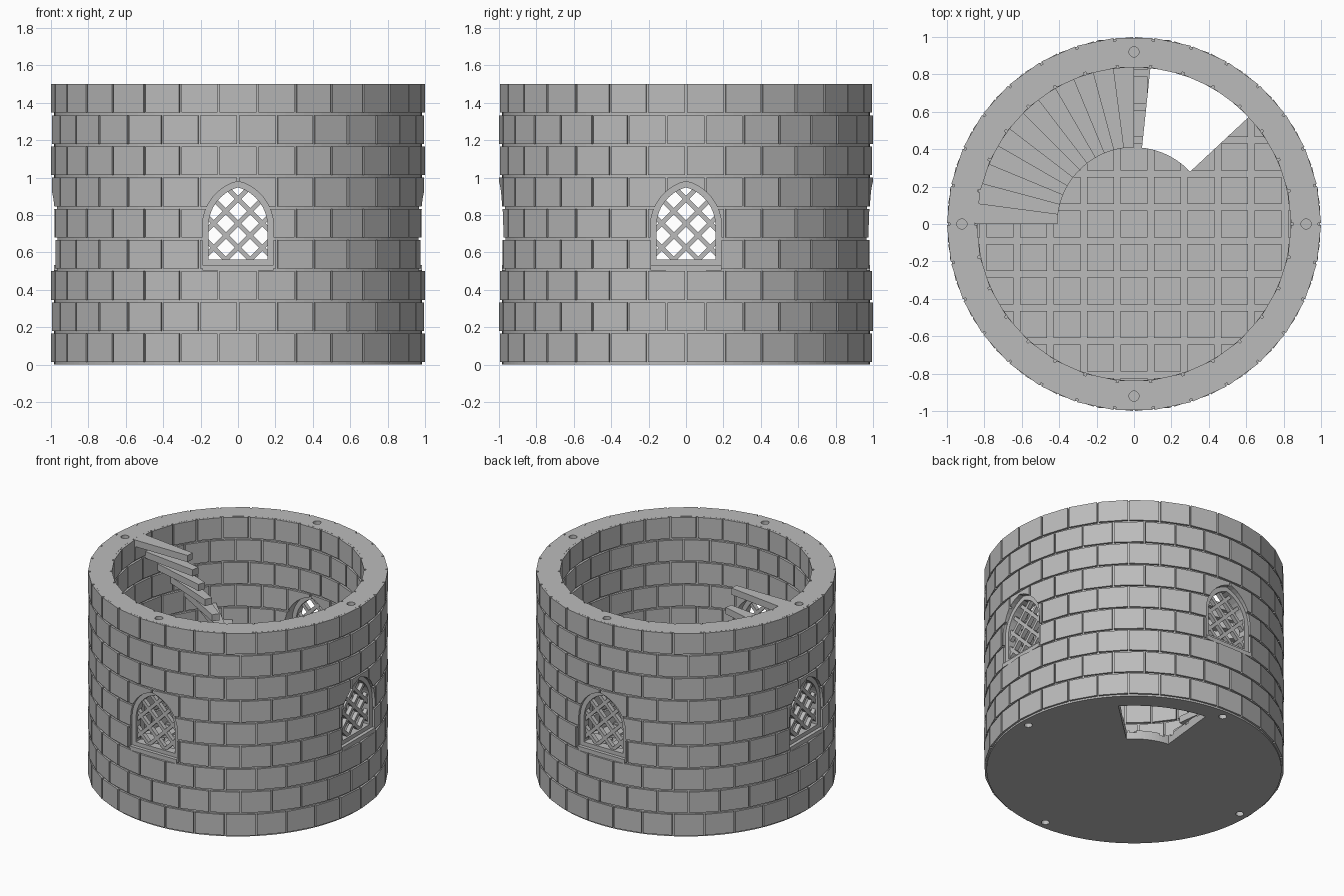
import bpy, bmesh
from math import sin, cos, pi, radians, sqrt, asin
from mathutils import Vector, Matrix

if "Cube" in bpy.data.objects:
    bpy.data.objects.remove(bpy.data.objects["Cube"])

# One stone colour
stone = bpy.data.materials.new("grey_stone")
stone.use_nodes = True
GREY = (0.5, 0.5, 0.5, 1)
stone.diffuse_color = GREY
stone.node_tree.nodes["Principled BSDF"].inputs["Base Color"].default_value = GREY

HEIGHT, COURSES, BRICKS = 1.5, 9, 30
R_OUT, R_IN = 1.0, 0.84
QUARTERS = [Matrix.Rotation(i * pi / 2, 4, 'Z') for i in range(4)]


def polar(r, a, z=0.0):
    return Vector((r * cos(a), r * sin(a), z))


def arc(r, a0, a1, n, z=0.0):
    return [polar(r, a0 + (a1 - a0) * i / n, z) for i in range(n + 1)]


def prism(bm, pts, offset, mat=Matrix()):
    """Closed solid: an outline pushed along an offset."""
    lo = [bm.verts.new(mat @ Vector(p)) for p in pts]
    hi = [bm.verts.new(mat @ (Vector(p) + Vector(offset))) for p in pts]
    n = len(pts)
    bm.faces.new(lo[::-1])
    bm.faces.new(hi)
    for i in range(n):
        j = (i + 1) % n
        bm.faces.new((lo[i], lo[j], hi[j], hi[i]))


def band(bm, outer, inner, offset, mat=Matrix()):
    """Closed hollow solid between two matching outlines."""
    rings = [[bm.verts.new(mat @ (p + Vector(o))) for p in loop]
             for loop, o in ((outer, (0, 0, 0)), (outer, offset),
                             (inner, offset), (inner, (0, 0, 0)))]
    n = len(outer)
    for k in range(4):
        a, b = rings[k], rings[(k + 1) % 4]
        for i in range(n):
            j = (i + 1) % n
            bm.faces.new((a[i], a[j], b[j], b[i]))


def finish(name, bm):
    bmesh.ops.recalc_face_normals(bm, faces=bm.faces[:])
    me = bpy.data.meshes.new(name)
    bm.to_mesh(me)
    bm.free()
    me.materials.append(stone)
    ob = bpy.data.objects.new(name, me)
    bpy.context.collection.objects.link(ob)
    return ob


def cut(ob, cutter, operation='DIFFERENCE'):
    mod = ob.modifiers.new("cut", 'BOOLEAN')
    mod.object, mod.operation, mod.solver = cutter, operation, 'EXACT'
    bpy.context.view_layer.update()
    graph = bpy.context.evaluated_depsgraph_get()
    me = bpy.data.meshes.new_from_object(ob.evaluated_get(graph))
    ob.modifiers.clear()
    ob.data = me


def arch(inset, bottom, y):
    """Pointed arch outline in the front plane."""
    cx, spring = -0.057, 0.74
    r = 0.247 - inset
    top = asin(sqrt(r * r - cx * cx) / r)
    right = [(cx + r * cos(top * i / 8), spring + r * sin(top * i / 8)) for i in range(9)]
    left = [(-x, z) for x, z in right[-2::-1]]
    w = cx + r
    return [Vector((x, y, z)) for x, z in [(-w, bottom), (w, bottom)] + right + left]


# Mortar core of the wall
bm = bmesh.new()
full = 2 * pi * 119 / 120
band(bm, arc(0.983, 0, full, 119), arc(0.853, 0, full, 119), (0, 0, HEIGHT))
wall_core = finish("wall_core", bm)

# Flat-faced bricks in staggered courses
bm = bmesh.new()
h = HEIGHT / COURSES
step = 2 * pi / BRICKS
for row in range(COURSES):
    z = row * h + 0.013
    for k in range(BRICKS):
        mid = -pi / 2 + (k + 0.5 * (row % 2)) * step
        a, b = mid - step / 2, mid + step / 2
        go, gi = 0.006 / R_OUT, 0.006 / R_IN
        prism(bm, [polar(R_OUT, a + go, z), polar(R_OUT, b - go, z),
                   polar(R_IN, b - gi, z), polar(R_IN, a + gi, z)],
              (0, 0, h - 0.0135))
wall_bricks = finish("wall_bricks", bm)

# Window openings and peg holes
bm = bmesh.new()
for q in QUARTERS:
    prism(bm, arch(0, 0.503, -1.1), (0, 0.4, 0), q)
    for z in (-0.1, HEIGHT - 0.04):
        ring = [p + Vector((0, -0.92, 0)) for p in arc(0.027, 0, 2 * pi * 19 / 20, 19, z)]
        prism(bm, ring, (0, 0, 0.14), q)
openings = finish("openings_cutter", bm)
openings.hide_render = True
cut(wall_core, openings)
cut(wall_bricks, openings)
bpy.data.objects.remove(openings)

# Window frames with sills
bm = bmesh.new()
for q in QUARTERS:
    band(bm, arch(0, 0.53, -0.96), arch(0.032, 0.562, -0.96), (0, 0.06, 0), q)
    sill = [(-0.19, -0.985, 0.503), (0.19, -0.985, 0.503),
            (0.19, -0.85, 0.503), (-0.19, -0.85, 0.503)]
    prism(bm, sill, (0, 0, 0.03), q)
finish("window_frames", bm)

# Diagonal lattice bars trimmed to the arch
bm = bmesh.new()
for q in QUARTERS:
    prism(bm, arch(0.03, 0.56, -1.0), (0, 0.2, 0), q)
trim = finish("lattice_trim", bm)
trim.hide_render = True
for name, s in (("lattice_rising", 1), ("lattice_falling", -1)):
    bm = bmesh.new()
    along, across = Vector((1, 0, s)) * 0.3, Vector((-s, 0, 1)) * 0.0085
    for q in QUARTERS:
        for k in range(-3, 4):
            c = Vector((k * 0.13, -0.945, 0.755))
            prism(bm, [c - along - across, c + along - across,
                       c + along + across, c - along + across], (0, 0.03, 0), q)
    bars = finish(name, bm)
    cut(bars, trim, 'INTERSECT')
bpy.data.objects.remove(trim)

# Floor slab with a stairwell notch
START, END, WELL = radians(84), radians(43), 0.41


def floor_outline(r, z):
    return arc(r, START, END + 2 * pi, 100, z) + arc(WELL, END, START, 12, z)


bm = bmesh.new()
prism(bm, floor_outline(0.855, 0), (0, 0, 0.05))
finish("floor_slab", bm)

# Raised square paving
bm = bmesh.new()
t = 0.0725
for i in range(-5, 6):
    for j in range(-5, 6):
        x, y = i * 0.179, j * 0.179
        prism(bm, [(x - t, y - t, 0.045), (x + t, y - t, 0.045),
                   (x + t, y + t, 0.045), (x - t, y + t, 0.045)], (0, 0, 0.02))
paving = finish("floor_paving", bm)
bm = bmesh.new()
prism(bm, floor_outline(0.848, -0.1), (0, 0, 0.3))
trim = finish("paving_trim", bm)
trim.hide_render = True
cut(paving, trim, 'INTERSECT')
bpy.data.objects.remove(trim)

# Open winding stair, highest at the left wall of the plan
bm = bmesh.new()
STEPS = 12
turn = pi / 2 / STEPS
for i in range(STEPS):
    a = pi - i * turn
    z = HEIGHT - i * HEIGHT / STEPS - 0.05
    prism(bm, arc(0.85, a - turn, a, 2, z) + arc(WELL, a, a - turn, 2, z), (0, 0, 0.049))
finish("stair_treads", bm)
